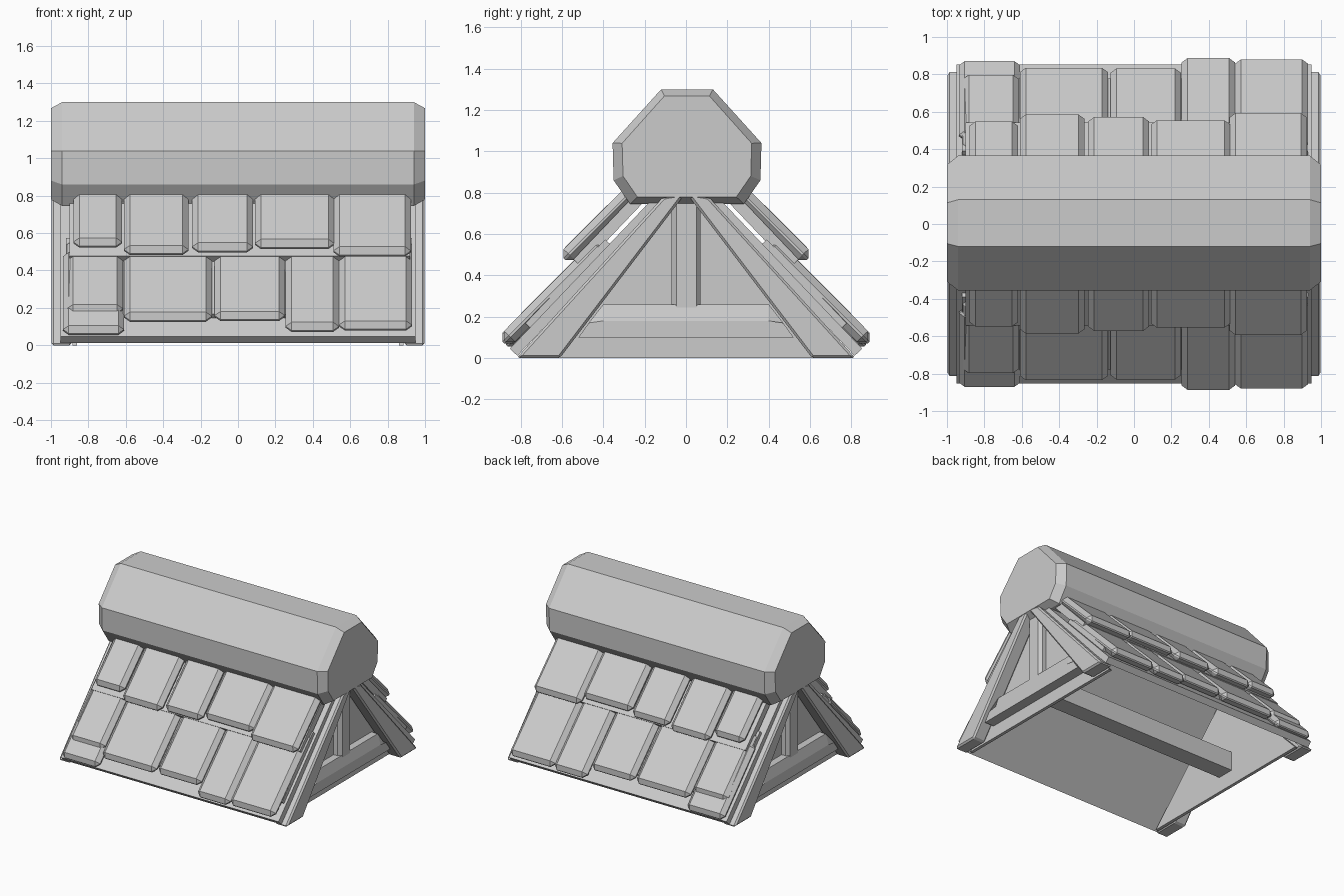
import bpy, bmesh
from mathutils import Vector

if "Cube" in bpy.data.objects:
    bpy.data.objects.remove(bpy.data.objects["Cube"])

# Roof slope frame: distance down the slope and height out of it, in (y, z)
START = Vector((0.14, 0.75))
DOWN = Vector((0.69, -0.725))
OUT = Vector((0.725, 0.69))


def finish(name, bm, mirror=(False, False)):
    bmesh.ops.recalc_face_normals(bm, faces=bm.faces)
    mesh = bpy.data.meshes.new(name)
    bm.to_mesh(mesh)
    bm.free()
    ob = bpy.data.objects.new(name, mesh)
    bpy.context.collection.objects.link(ob)
    if any(mirror):
        m = ob.modifiers.new("Mirror", 'MIRROR')
        m.use_axis = (mirror[0], mirror[1], False)
        m.use_clip = False
        m.use_mirror_merge = False
    return ob


def loft(name, rings, bevel=0.0, mirror=(False, False)):
    """Join rings of (x, [(y, z), ...]) into a closed solid."""
    bm = bmesh.new()
    loops = [[bm.verts.new((x, y, z)) for y, z in pts] for x, pts in rings]
    n = len(loops[0])
    for a, b in zip(loops, loops[1:]):
        for i in range(n):
            j = (i + 1) % n
            bm.faces.new((a[i], a[j], b[j], b[i]))
    bm.faces.new(loops[0])
    bm.faces.new(loops[-1])
    bmesh.ops.recalc_face_normals(bm, faces=bm.faces)
    if bevel:
        bmesh.ops.bevel(bm, geom=bm.edges[:], offset=bevel, segments=1,
                        profile=0.5, affect='EDGES')
    return finish(name, bm, mirror)


def prism(name, pts, x0, x1, bevel=0.0, mirror=(False, False)):
    return loft(name, [(x0, pts), (x1, pts)], bevel, mirror)


def box_yz(y0, y1, z0, z1):
    return [(y0, z0), (y1, z0), (y1, z1), (y0, z1)]


def slab(name, x0, x1, s0, s1, n0, n1, bevel=0.0, lift=0.0):
    """Flat piece lying on the slope, repeated on the back slope."""
    pts = [START + DOWN * s + OUT * n for s, n in
           ((s0, n0 - lift), (s1, n0), (s1, n1), (s0, n1 - lift))]
    pts = [(-p.x, p.y) for p in pts]
    return prism(name, pts, x0, x1, bevel, (False, True))


# Ridge log with chamfered ends
log = [(-0.12, 1.30), (0.13, 1.30), (0.365, 1.04), (0.36, 0.86),
       (0.28, 0.745), (-0.27, 0.745), (-0.35, 0.86), (-0.355, 1.04)]
cap = [(y * 0.87, 1.03 + (z - 1.03) * 0.88) for y, z in log]
loft("ridge_log", [(-1, cap), (-0.94, log), (0.94, log), (1, cap)])

# Rafters at both ends
prism("rafter", [(0.0, 0.80), (0.11, 0.78), (0.82, 0.0), (0.61, 0.0)],
      0.89, 0.998, 0.012, (True, True))

# Tie beams, king posts and recessed gable walls
tie = [(-0.52, 0.10), (0.52, 0.10), (0.47, 0.17), (0.40, 0.26),
       (-0.40, 0.26), (-0.47, 0.17)]
loft("tie_beam", [(0.87, tie), (0.94, tie),
                  (0.965, [(y, min(z, 0.18)) for y, z in tie])],
     mirror=(True, False))
loft("king_post", [(0.86, box_yz(-0.07, 0.07, 0.2, 0.78)),
                   (0.92, box_yz(-0.07, 0.07, 0.2, 0.78)),
                   (0.945, box_yz(-0.045, 0.05, 0.2, 0.78))],
     mirror=(True, False))
prism("gable_wall", [(-0.78, 0.0), (0.78, 0.0), (0.0, 0.80)],
      0.86, 0.885, mirror=(True, False))

# Long beam inside the roof
prism("inner_beam", box_yz(-0.07, 0.07, 0.12, 0.27), -0.86, 0.86)

# Roof boards under the tiles
slab("roof_deck", -0.95, 0.95, -0.05, 1.0, -0.02, 0.03)
slab("upper_course_board", -0.90, 0.92, -0.02, 0.475, 0.05, 0.105)
slab("lower_course_board", -0.92, 0.93, 0.3, 0.86, 0.02, 0.06)

# Tiles: left x, right x, length down the slope
lower = [(-0.915, -0.615, 0.87), (-0.61, -0.14, 0.925), (-0.125, 0.25, 0.92),
         (0.255, 0.54, 1.0), (0.54, 0.93, 0.99)]
upper = [(-0.88, -0.62, 0.44), (-0.61, -0.265, 0.495), (-0.245, 0.08, 0.475),
         (0.09, 0.515, 0.45), (0.51, 0.925, 0.505)]
for i, (a, b, s) in enumerate(lower):
    slab(f"lower_tile_{i + 1}", a, b, 0.32, s, 0.035, 0.11, 0.032, 0.015)
for i, (a, b, s) in enumerate(upper):
    slab(f"upper_tile_{i + 1}", a, b, -0.05, s, 0.10, 0.175, 0.032, 0.015)
slab("corner_under_tile", -0.935, -0.61, 0.4, 1.0, 0.015, 0.085, 0.03)
